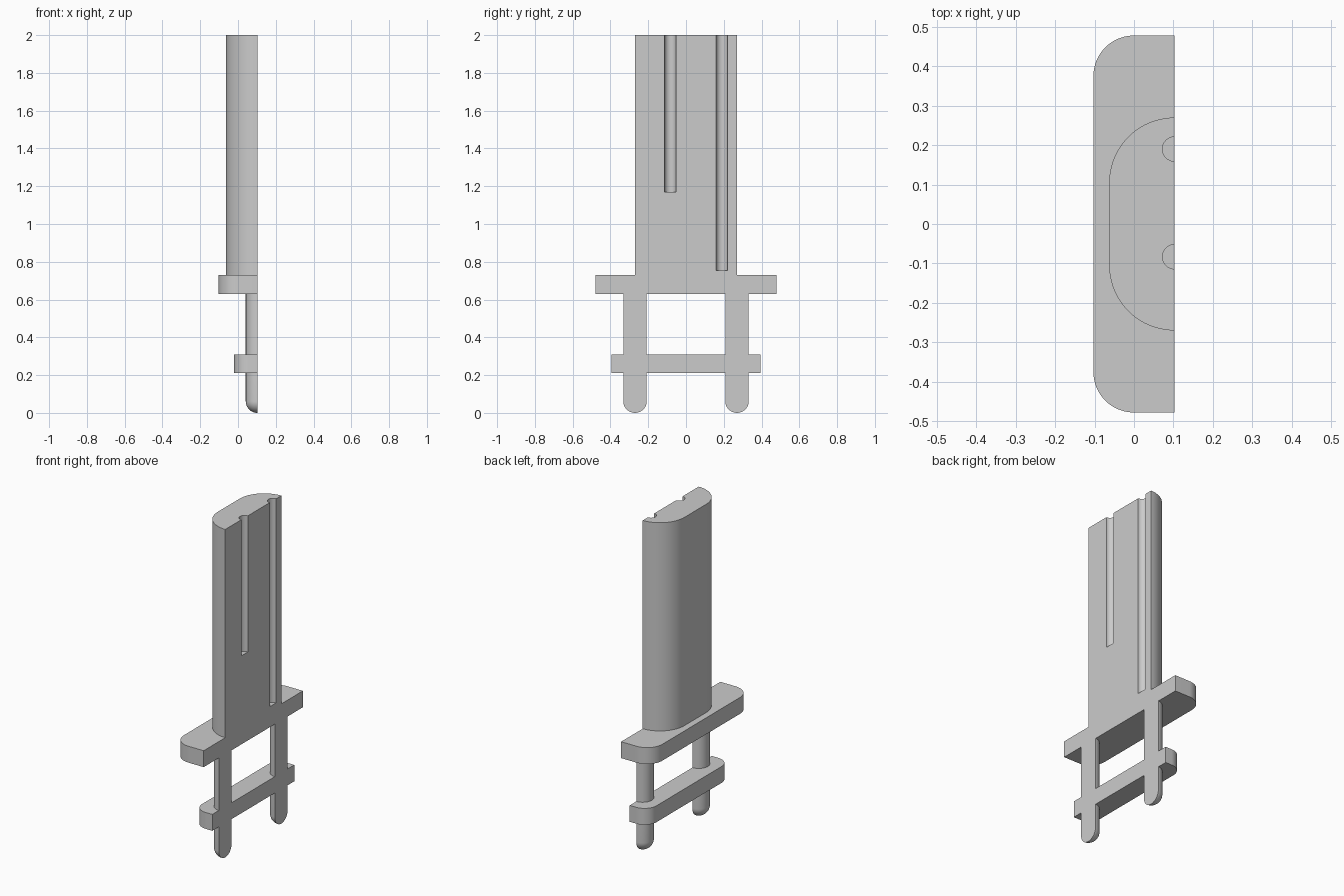
import bpy, bmesh, math

if "Cube" in bpy.data.objects:
    bpy.data.objects.remove(bpy.data.objects["Cube"])

CUT = 0.103  # plane of the flat sectioned side
grey = bpy.data.materials.new("plain grey")
grey.diffuse_color = (0.6, 0.6, 0.6, 1)
grey.use_nodes = True
grey.node_tree.nodes["Principled BSDF"].inputs["Base Color"].default_value = grey.diffuse_color


def make(name, bm, smooth=True):
    bmesh.ops.recalc_face_normals(bm, faces=bm.faces)
    me = bpy.data.meshes.new(name)
    bm.to_mesh(me)
    bm.free()
    ob = bpy.data.objects.new(name, me)
    bpy.context.collection.objects.link(ob)
    me.materials.append(grey)
    bpy.ops.object.select_all(action='DESELECT')
    ob.select_set(True)
    bpy.context.view_layer.objects.active = ob
    if smooth:
        bpy.ops.object.shade_smooth_by_angle(angle=math.radians(30))
    return ob


def half_slab(name, x0, half_y, r, z0, z1, smooth=True, n=20):
    """Block with a flat side at CUT and two rounded corners at x0."""
    pts = []
    for s, order in ((1, range(n + 1)), (-1, range(n, -1, -1))):
        for i in order:
            a = math.pi / 2 * i / n
            pts.append((x0 + r - r * math.sin(a), s * (half_y - r + r * math.cos(a))))
    if x0 + r < CUT - 1e-4:
        pts = [(CUT, half_y)] + pts + [(CUT, -half_y)]
    bm = bmesh.new()
    face = bm.faces.new([bm.verts.new((x, y, z0)) for x, y in pts])
    ext = bmesh.ops.extrude_face_region(bm, geom=[face])
    for v in ext["geom"]:
        if isinstance(v, bmesh.types.BMVert):
            v.co.z = z1
    return make(name, bm, smooth)


def half_pin(name, y, r, profile, n=24):
    """Half-round pin: rings of (radius, z), closed by a flat side at CUT."""
    bm = bmesh.new()
    rings = []
    for rad, z in profile:
        if rad < 1e-5:
            rings.append([bm.verts.new((CUT, y, z))] * (n + 1))
        else:
            rings.append([bm.verts.new((CUT - rad * math.sin(math.pi * i / n),
                                        y + rad * math.cos(math.pi * i / n), z))
                          for i in range(n + 1)])
    for a, b in zip(rings, rings[1:]):
        for i in range(n):
            quad = list(dict.fromkeys((a[i], a[i + 1], b[i + 1], b[i])))
            bm.faces.new(quad)
    outline = [g[0] for g in rings] + [g[-1] for g in reversed(rings)]
    bm.faces.new(list(dict.fromkeys(outline)))
    return make(name, bm)


# main body with two round grooves in its flat side
body = half_slab("body", -0.063, 0.27, CUT + 0.063, 0.73, 2.0, smooth=False)
for name, y, z0 in (("short_groove_cutter", -0.083, 1.17), ("long_groove_cutter", 0.19, 0.755)):
    bm = bmesh.new()
    bmesh.ops.create_cone(bm, cap_ends=True, segments=32, radius1=0.031, radius2=0.031, depth=2.2 - z0)
    bmesh.ops.translate(bm, vec=(CUT, y, (2.2 + z0) / 2), verts=bm.verts)
    cutter = make(name, bm)
    mod = body.modifiers.new(name, 'BOOLEAN')
    mod.operation = 'DIFFERENCE'
    mod.solver = 'EXACT'
    mod.object = cutter
    bpy.context.view_layer.objects.active = body
    bpy.ops.object.modifier_apply(modifier=name)
    bpy.data.objects.remove(cutter)
bpy.ops.object.select_all(action='DESELECT')
body.select_set(True)
bpy.ops.object.shade_smooth_by_angle(angle=math.radians(30))

# collar under the body and the lower cross bar
half_slab("collar", -0.103, 0.478, 0.103, 0.63, 0.73)
half_slab("cross_bar", -0.021, 0.395, 0.08, 0.21, 0.31)

# two pins: shaft between collar and bar, rounded tip below the bar
R = 0.062
tip = [(R * math.sin(math.pi / 2 * i / 12), R - R * math.cos(math.pi / 2 * i / 12)) for i in range(13)]
for side, y in (("front", -0.27), ("back", 0.27)):
    half_pin(side + "_pin_shaft", y, R, [(R, 0.31), (R, 0.63)])
    half_pin(side + "_pin_tip", y, R, tip + [(R, 0.21)])
